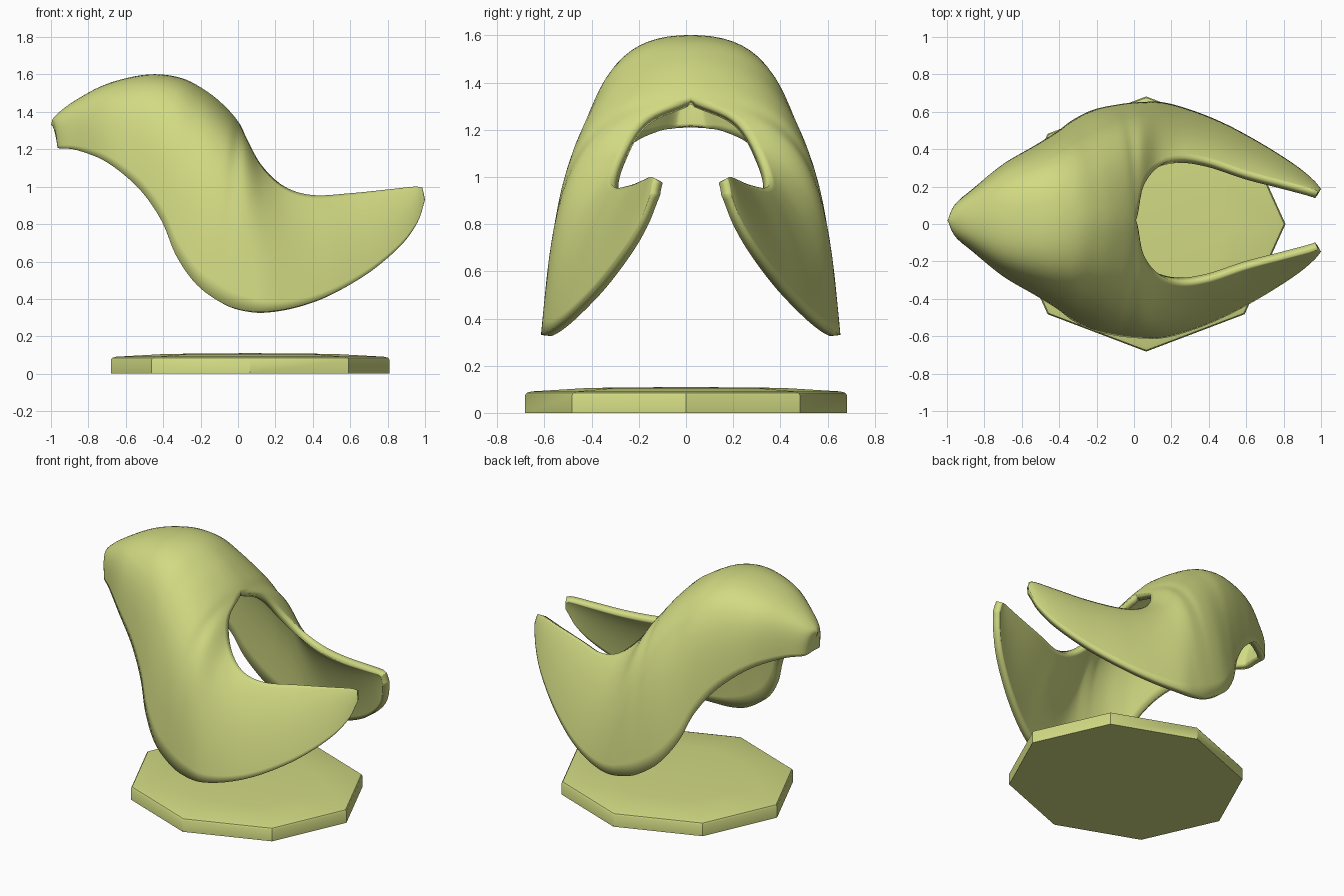
import bpy, math
from mathutils import Vector

if "Cube" in bpy.data.objects:
    bpy.data.objects.remove(bpy.data.objects["Cube"])

mat = bpy.data.materials.new("pale olive green")
mat.diffuse_color = (0.64, 0.70, 0.225, 1)
mat.use_nodes = True
mat.node_tree.nodes["Principled BSDF"].inputs["Base Color"].default_value = mat.diffuse_color


def make(name, verts, faces):
    mesh = bpy.data.meshes.new(name)
    mesh.from_pydata(verts, [], faces)
    mesh.materials.append(mat)
    ob = bpy.data.objects.new(name, mesh)
    bpy.context.collection.objects.link(ob)
    return ob


def smooth(ob, angle):
    bpy.ops.object.select_all(action='DESELECT')
    ob.select_set(True)
    bpy.context.view_layer.objects.active = ob
    bpy.ops.object.shade_smooth_by_angle(angle=math.radians(angle))


def spline(pts, n):
    """Catmull-Rom curve through pts, n samples per span."""
    p = [Vector(q) for q in pts]
    p = [2 * p[0] - p[1]] + p + [2 * p[-1] - p[-2]]
    out = []
    for i in range(1, len(p) - 2):
        a, b, c, d = p[i - 1:i + 3]
        for k in range(n):
            t = k / n
            out.append(0.5 * (2 * b + (c - a) * t + (2 * a - 5 * b + 4 * c - d) * t * t
                              + (3 * b - a - 3 * c + d) * t ** 3))
    out.append(p[-2])
    return out


# shell: ridge and opening rim above, free edge below
upper = [(-1, 0, 1.33), (-.98, 0, 1.375), (-.88, 0, 1.455), (-.7, 0, 1.55),
         (-.48, 0, 1.6), (-.3, 0, 1.58), (-.16, 0, 1.505), (-.06, 0, 1.42),
         (.01, 0, 1.335), (.05, .18, 1.25), (.13, .285, 1.11), (.25, .335, 1.0),
         (.4, .32, .955), (.6, .255, .965), (.8, .205, .985), (.94, .17, 1.0), (.985, .155, .995)]
lower = [(-.965, 0, 1.21), (-.955, .085, 1.205), (-.86, .17, 1.195), (-.7, .30, 1.13),
         (-.53, .40, .99), (-.41, .475, .82), (-.33, .535, .63), (-.22, .59, .475),
         (-.08, .62, .375), (.04, .632, .337), (.16, .63, .332), (.32, .585, .36),
         (.5, .51, .425), (.7, .40, .54), (.87, .29, .685), (.96, .215, .81), (1, .168, .93)]
N, M = 6, 20
U, L = spline(upper, N), spline(lower, N)
verts, faces = [], []
for i, (u, l) in enumerate(zip(U, L)):
    if i <= 8 * N:
        u.y = 0
    l.y, u.y = max(l.y, 0), max(u.y, 0)
    # arch-like sections at the back ease into nearly flat ones on the wings
    w = min(max((i / N - 7.5) / 4.5, 0), 1)
    w = w * w * (3 - 2 * w)
    dy, h = l.y - u.y, u.z - l.z
    a, b = .85 + (.52 - .85) * w, .24 * w
    c, d = .94 + (.84 - .94) * w, .65 + (.36 - .65) * w
    p1 = Vector((u.x * .67 + l.x * .33, u.y + dy * a, u.z - h * b))
    p2 = Vector((u.x * .33 + l.x * .67, u.y + dy * c, l.z + h * d))
    for j in range(M + 1):
        t = j / M
        s = 1 - t
        verts.append(u * s ** 3 + p1 * (3 * s * s * t) + p2 * (3 * s * t * t) + l * t ** 3)
for i in range(len(U) - 1):
    for j in range(M):
        k = i * (M + 1) + j
        faces.append((k, k + M + 1, k + M + 2, k + 1))
shell = make("curved_shell", verts, faces)
shell.location.y = .02
mir = shell.modifiers.new("mirror", 'MIRROR')
mir.use_axis = (False, True, False)
mir.use_clip = True
mir.merge_threshold = .002
sol = shell.modifiers.new("thickness", 'SOLIDIFY')
sol.thickness = .045
sol.offset = -1
smooth(shell, 40)

# octagonal base with a softened, slightly domed top
rings = [(1, 0), (1, .075), (.99, .085), (.96, .091), (.6, .106)]
verts, faces = [], [tuple(range(7, -1, -1))]
for r, z in rings:
    for k in range(8):
        a = k * math.pi / 4
        verts.append((.065 + .745 * r * math.cos(a), .682 * r * math.sin(a), z))
for q in range(len(rings) - 1):
    for k in range(8):
        n = (k + 1) % 8
        faces.append((q * 8 + k, q * 8 + n, q * 8 + 8 + n, q * 8 + 8 + k))
verts.append((.065, 0, .11))
top = len(verts) - 1
for k in range(8):
    faces.append((top - 8 + k, top - 8 + (k + 1) % 8, top))
base = make("octagonal_base", verts, faces)
smooth(base, 35)
